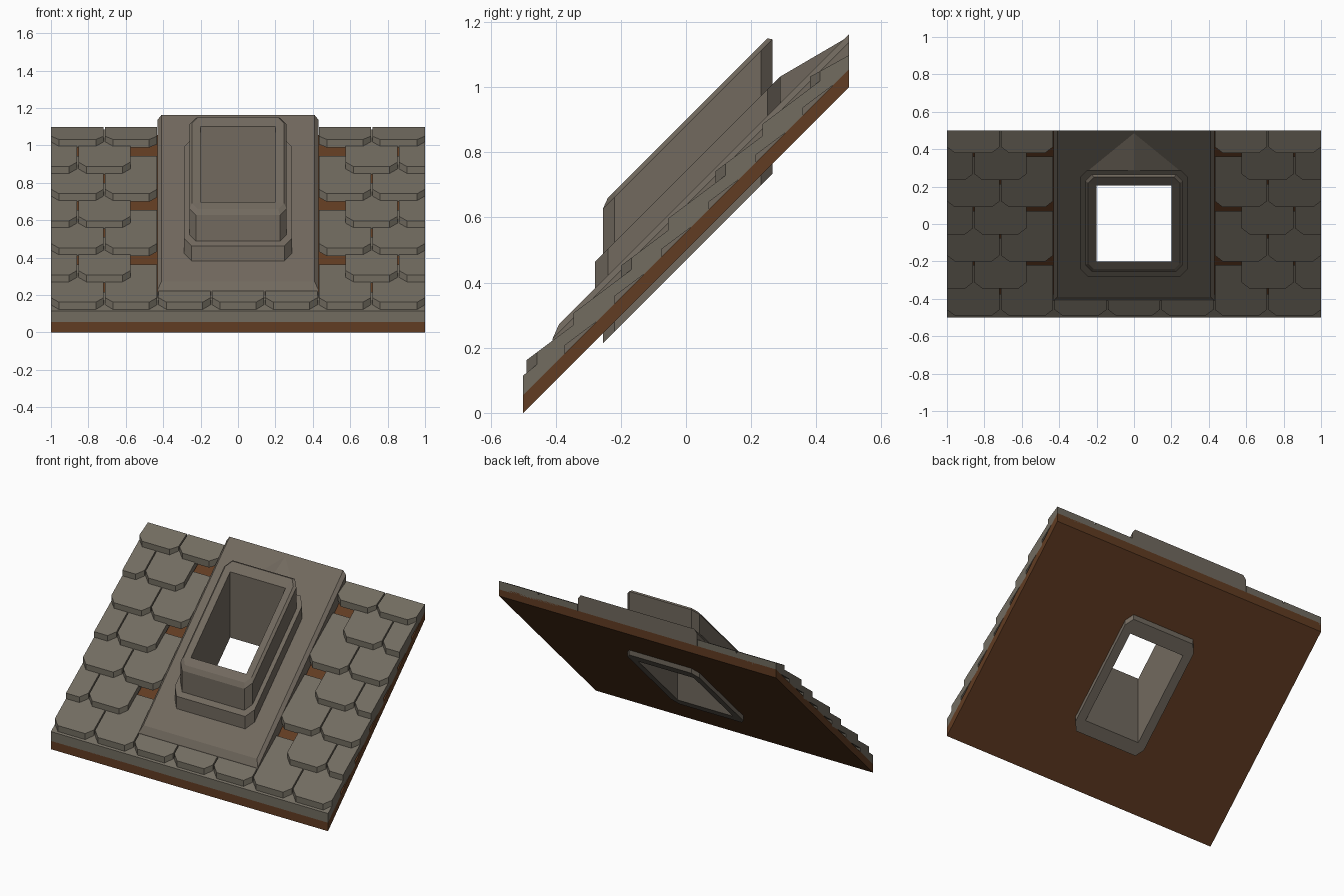
import bpy, bmesh

if "Cube" in bpy.data.objects:
    bpy.data.objects.remove(bpy.data.objects["Cube"])


def material(name, rgb):
    m = bpy.data.materials.new(name)
    m.diffuse_color = (*rgb, 1)
    m.use_nodes = True
    m.node_tree.nodes["Principled BSDF"].inputs["Base Color"].default_value = m.diffuse_color
    return m


SLATE = material("grey shingle", (0.168, 0.150, 0.118))
METAL = material("warm grey flashing", (0.168, 0.143, 0.114))
WOOD = material("brown board", (0.120, 0.045, 0.016))


def finish(bm, name, mat):
    bmesh.ops.remove_doubles(bm, verts=bm.verts, dist=1e-5)
    bmesh.ops.recalc_face_normals(bm, faces=bm.faces)
    me = bpy.data.meshes.new(name)
    bm.to_mesh(me)
    bm.free()
    me.materials.append(mat)
    ob = bpy.data.objects.new(name, me)
    bpy.context.collection.objects.link(ob)
    return ob


def plan(hx, y0, y1, c):
    """Rectangle with chamfered corners, seen from above."""
    return [(-hx + c, y0), (hx - c, y0), (hx, y0 + c), (hx, y1 - c),
            (hx - c, y1), (-hx + c, y1), (-hx, y1 - c), (-hx, y0 + c)]


def sloped_ring(name, mat, loops):
    """Closed ring through loops (half width, y0, y1, chamfer, height above the 45 degree slope)."""
    bm = bmesh.new()
    rings = [[bm.verts.new((x, y, y + h)) for x, y in plan(hx, y0, y1, c)]
             for hx, y0, y1, c, h in loops]
    for a, b in zip(rings, rings[1:] + rings[:1]):
        for i in range(8):
            j = (i + 1) % 8
            bm.faces.new((a[i], a[j], b[j], b[i]))
    return finish(bm, name, mat)


def slab(bm, pts, top, bottom):
    """Add a solid over a plan outline; top and bottom give height above the slope for each y."""
    hi = [bm.verts.new((x, y, y + top(y))) for x, y in pts]
    lo = [bm.verts.new((x, y, y + bottom(y))) for x, y in pts]
    bm.faces.new(hi)
    bm.faces.new(lo[::-1])
    for i in range(len(pts)):
        j = (i + 1) % len(pts)
        bm.faces.new((lo[i], lo[j], hi[j], hi[i]))


# wooden roof board with shaft opening
sloped_ring("roof_board", WOOD, [
    (1, -0.5, 0.5, 0, 0.5), (1, -0.5, 0.5, 0, 0.555),
    (0.23, -0.23, 0.23, 0, 0.555), (0.23, -0.23, 0.23, 0, 0.5)])

# flashing plate around the shaft
sloped_ring("flashing_plate", METAL, [
    (0.43, -0.415, 0.5, 0, 0.555), (0.43, -0.41, 0.5, 0, 0.637), (0.41, -0.39, 0.5, 0, 0.662),
    (0.23, -0.23, 0.23, 0, 0.662), (0.23, -0.23, 0.23, 0, 0.555)])

# lower collar
sloped_ring("shaft_collar", METAL, [
    (0.288, -0.28, 0.29, 0.04, 0.60), (0.288, -0.28, 0.29, 0.04, 0.743),
    (0.23, -0.23, 0.23, 0, 0.743), (0.23, -0.23, 0.23, 0, 0.60)])

# skylight shaft with bevelled rim
sloped_ring("skylight_shaft", METAL, [
    (0.26, -0.255, 0.265, 0.035, 0.468), (0.26, -0.255, 0.265, 0.035, 0.882),
    (0.245, -0.24, 0.25, 0.03, 0.9), (0.2, -0.2, 0.205, 0, 0.897), (0.2, -0.2, 0.205, 0, 0.468)])

# pitched saddle behind the collar
bm = bmesh.new()
l, r, peak, tip = [bm.verts.new(p) for p in
                   [(-0.26, 0.29, 0.945), (0.26, 0.29, 0.945), (0, 0.29, 1.033), (0, 0.49, 1.15)]]
for f in ((l, r, peak), (l, peak, tip), (r, tip, peak), (l, tip, r)):
    bm.faces.new(f)
finish(bm, "rear_saddle", METAL)

# starter strip along the eave
bm = bmesh.new()
slab(bm, [(-1, -0.5), (1, -0.5), (1, -0.373), (-1, -0.373)],
     lambda y: 0.615 - 0.2 * (y + 0.5), lambda y: 0.553)
finish(bm, "starter_strip", SLATE)

# seven overlapping shingle rows, cut short beside the plate
W, PITCH, GAP = 2 / 7, 0.145, 0.004
for row in range(7):
    y0 = -0.49 + PITCH * row
    y1 = min(y0 + 0.27, 0.5)
    slope = 0.45 if row == 6 else 0.25
    if row == 0:
        spans = [(-1 + W * i, -1 + W * (i + 1)) for i in range(7)]
    else:
        right = [(1 - 2 * W, 1 - W), (1 - W, 1)] if row % 2 == 0 else \
                [(1 - 1.5 * W, 1 - 0.5 * W), (1 - 0.5 * W, 1)]
        spans = right + [(-b, -a) for a, b in right]
    bm = bmesh.new()
    for a, b in spans:
        # half shingles at the outer edges keep a square outer corner
        half = b - a < 0.2
        ca = 0 if half and a < -0.99 else 0.042
        cb = 0 if half and b > 0.99 else 0.042
        a += GAP if a > -0.99 else 0
        b -= GAP if b < 0.99 else 0
        pts = [(a + ca, y0), (b - cb, y0)]
        if cb:
            pts.append((b, y0 + 0.032))
        pts += [(b, y1), (a, y1)]
        if ca:
            pts.append((a, y0 + 0.032))
        top = lambda y: 0.652 - slope * (y - y0)
        slab(bm, pts, top, lambda y: max(top(y) - 0.043, 0.5))
    finish(bm, f"shingle_row_{row + 1}", SLATE)
